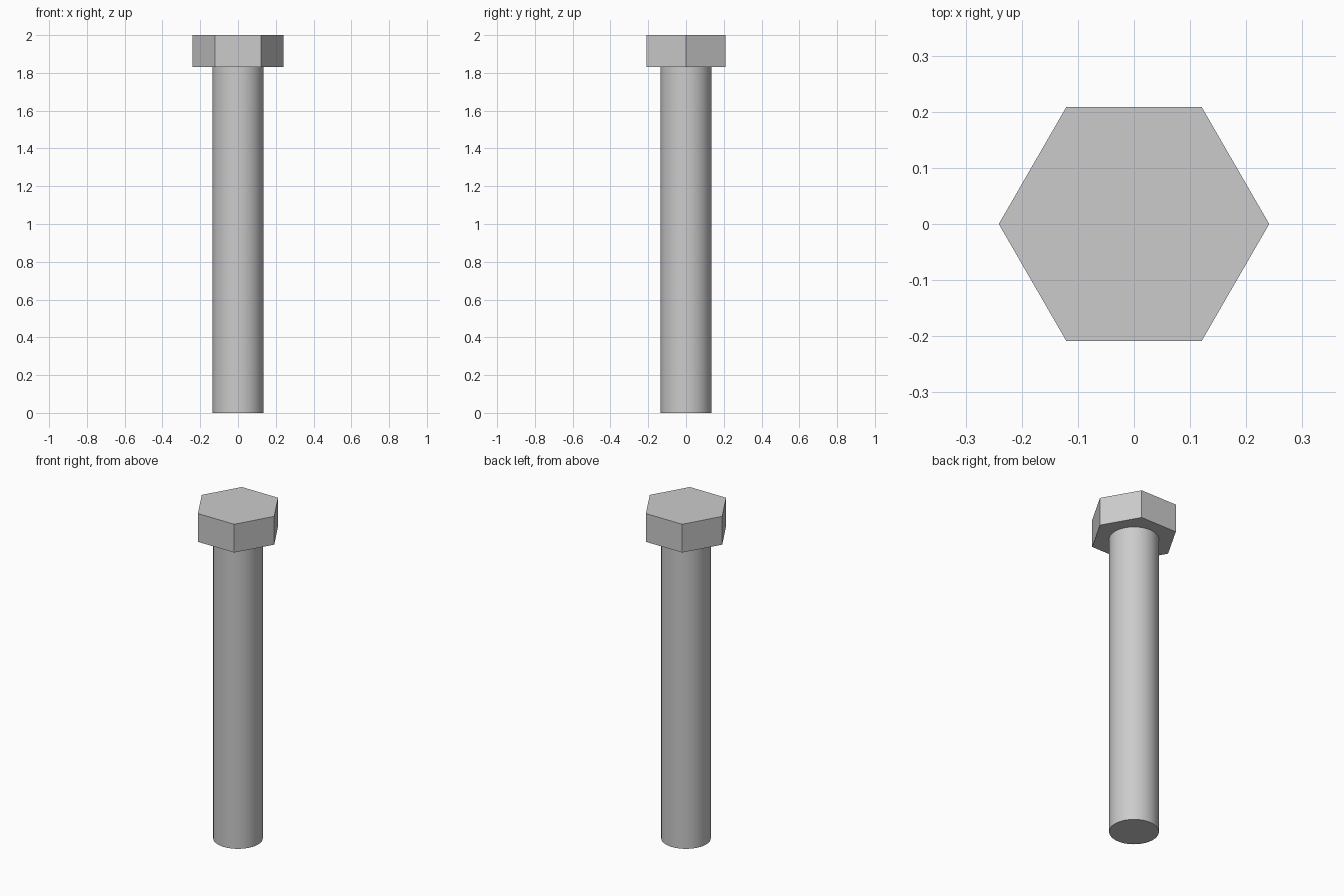
import bpy, bmesh
from math import cos, sin, tau, radians

if "Cube" in bpy.data.objects:
    bpy.data.objects.remove(bpy.data.objects["Cube"])

HEAD_BASE, TOP = 1.83, 2.0


def prism(name, sides, radius, z0, z1):
    """Closed regular prism with one corner on the +x axis."""
    bm = bmesh.new()
    ring = [bm.verts.new((radius * cos(tau * i / sides), radius * sin(tau * i / sides), z0))
            for i in range(sides)]
    base = bm.faces.new(ring)
    result = bmesh.ops.extrude_face_region(bm, geom=[base], use_keep_orig=True)
    top = [g for g in result["geom"] if isinstance(g, bmesh.types.BMVert)]
    bmesh.ops.translate(bm, verts=top, vec=(0, 0, z1 - z0))
    bmesh.ops.recalc_face_normals(bm, faces=bm.faces)
    mesh = bpy.data.meshes.new(name)
    bm.to_mesh(mesh)
    bm.free()
    obj = bpy.data.objects.new(name, mesh)
    bpy.context.collection.objects.link(obj)
    return obj


# Hexagonal head, flat faces
prism("hex_head", 6, 0.241, HEAD_BASE, TOP)

# Round shaft, smooth sides with sharp rims
shaft = prism("shaft", 64, 0.135, 0.0, HEAD_BASE)
bpy.context.view_layer.objects.active = shaft
shaft.select_set(True)
bpy.ops.object.shade_smooth_by_angle(angle=radians(30))
